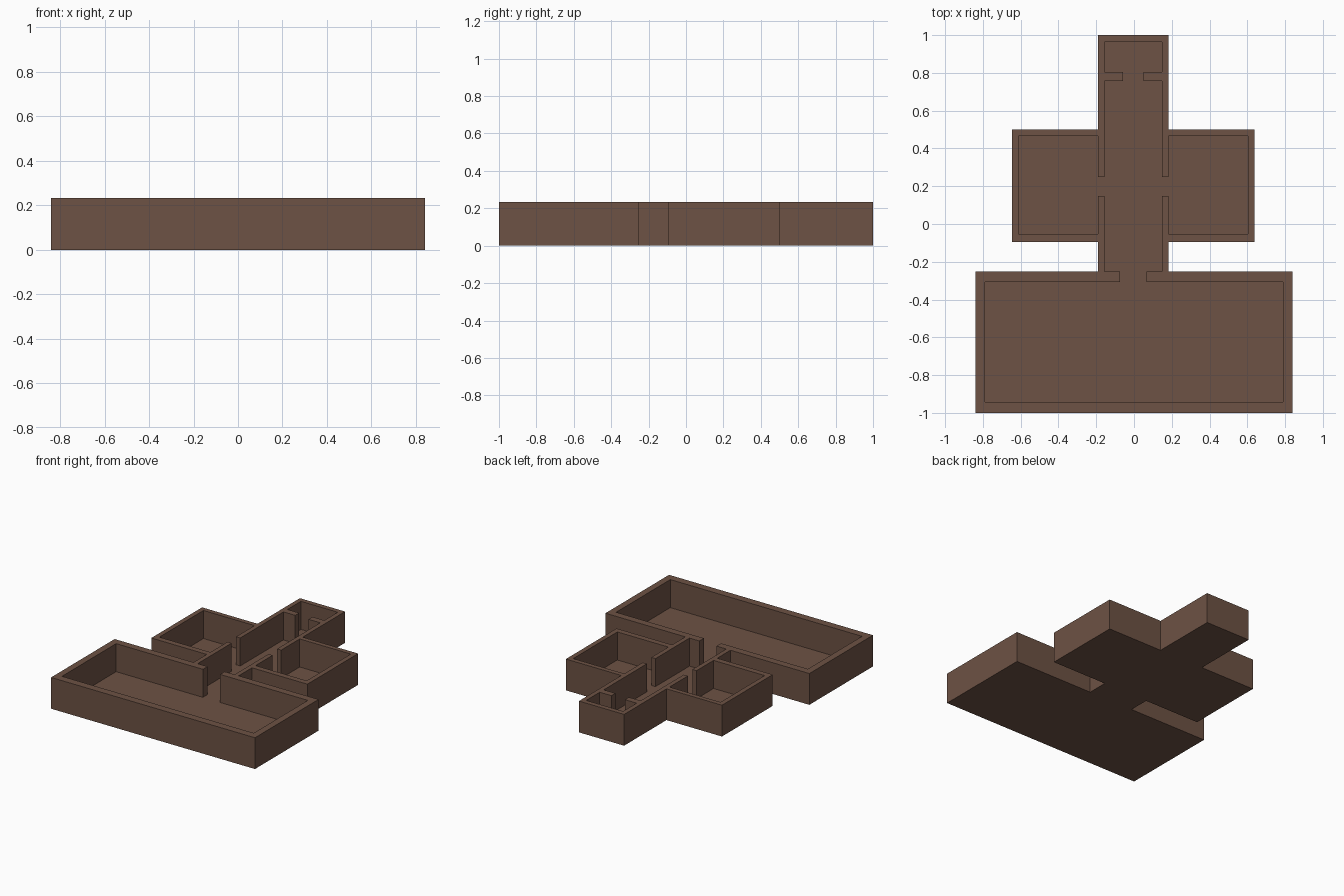
import bpy, bmesh

if "Cube" in bpy.data.objects:
    bpy.data.objects.remove(bpy.data.objects["Cube"])

HEIGHT, FLOOR = 0.233, 0.024
SHIFT = -0.004          # the corridor and side rooms sit slightly left of the hall's centre

# Right halves of the two plan outlines, front to back
OUTER = [(0.84, -1), (0.84, -0.252), (0.186, -0.252), (0.186, -0.096),
         (0.643, -0.096), (0.643, 0.501), (0.186, 0.501), (0.186, 1)]
INNER = [(0.79, -0.943), (0.79, -0.306), (0.071, -0.306), (0.071, -0.252),   # hall and its doorway
         (0.152, -0.252), (0.152, 0.148), (0.186, 0.148), (0.186, -0.053),   # corridor, side doorway
         (0.607, -0.053), (0.607, 0.466), (0.186, 0.466), (0.186, 0.249),    # side room
         (0.152, 0.249), (0.152, 0.757), (0.055, 0.757), (0.055, 0.804),     # back partition
         (0.152, 0.804), (0.152, 0.963)]                                     # back closet


def full_outline(half):
    """Mirror a half outline into a closed loop."""
    pts = half + [(-x, y) for x, y in reversed(half)]
    return [(x + (SHIFT if abs(x) < 0.7 else 0), y) for x, y in pts]


def ring(bm, pts, z):
    return [bm.verts.new((x, y, z)) for x, y in pts]


def wall_faces(bm, low, high):
    n = len(low)
    for i in range(n):
        j = (i + 1) % n
        bm.faces.new((low[i], low[j], high[j], high[i]))


bm = bmesh.new()
outer, inner = full_outline(OUTER), full_outline(INNER)
base, outer_top = ring(bm, outer, 0), ring(bm, outer, HEIGHT)
floor, inner_top = ring(bm, inner, FLOOR), ring(bm, inner, HEIGHT)

# Underside, room floor, outside and inside walls
bm.faces.new(base)
bm.faces.new(floor)
wall_faces(bm, base, outer_top)
wall_faces(bm, floor, inner_top)

# Flat wall tops between the two outlines
rims = set(outer_top + inner_top)
edges = [e for e in bm.edges if e.verts[0] in rims and e.verts[1] in rims]
bmesh.ops.triangle_fill(bm, edges=edges, use_beauty=True, normal=(0, 0, 1))
bmesh.ops.recalc_face_normals(bm, faces=bm.faces)

mesh = bpy.data.meshes.new("house_walls_and_floor")
bm.to_mesh(mesh)
bm.free()

brown = bpy.data.materials.new("brown")
brown.diffuse_color = (0.153, 0.084, 0.058, 1)
brown.use_nodes = True
brown.node_tree.nodes["Principled BSDF"].inputs["Base Color"].default_value = brown.diffuse_color
mesh.materials.append(brown)
house = bpy.data.objects.new("house_walls_and_floor", mesh)
bpy.context.collection.objects.link(house)
